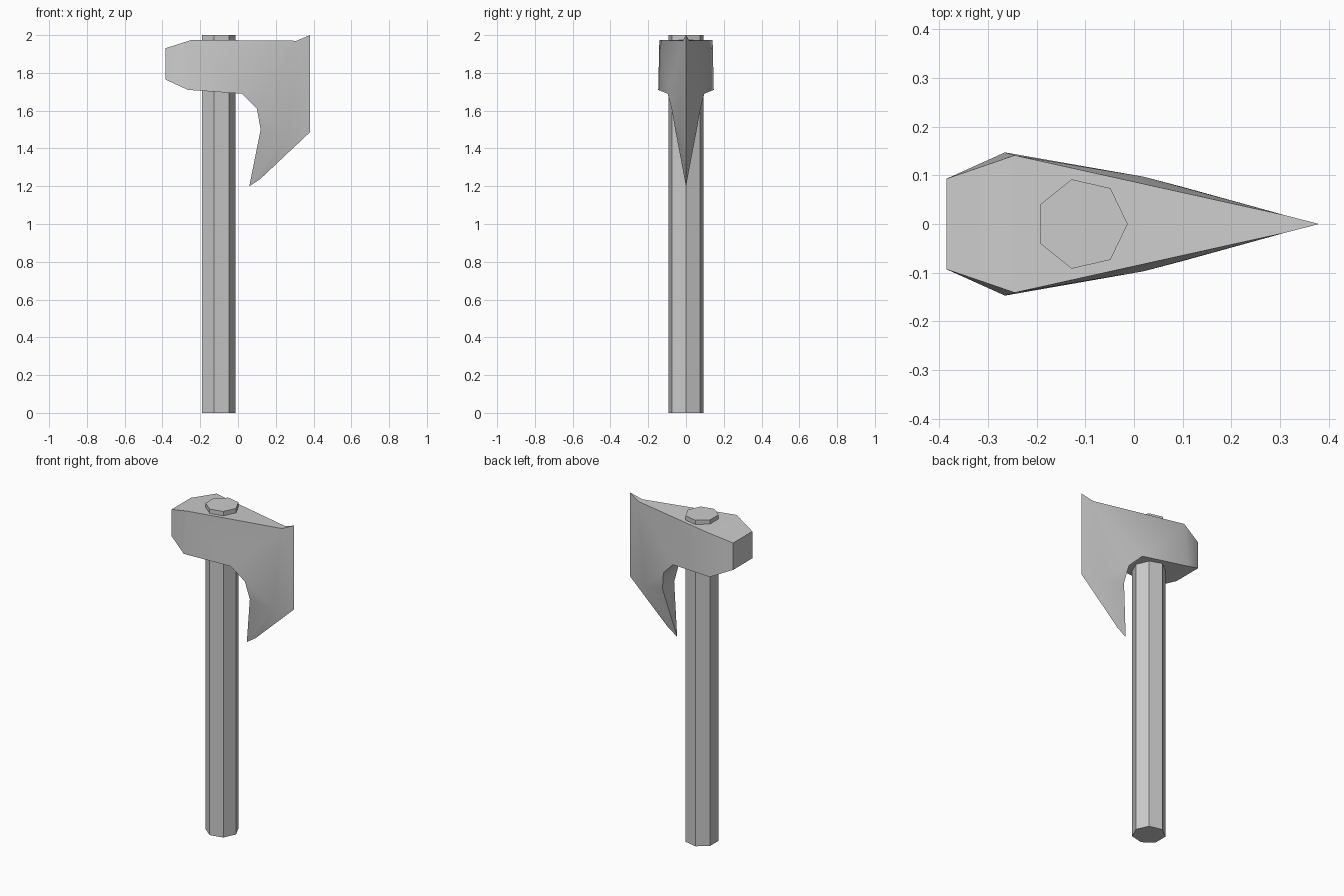
import bpy, bmesh, math

cube = bpy.data.objects.get("Cube")
if cube:
    bpy.data.objects.remove(cube, do_unlink=True)

grey = bpy.data.materials.new("plain grey")
grey.use_nodes = True
colour = (0.6, 0.6, 0.6, 1)
grey.diffuse_color = colour
grey.node_tree.nodes["Principled BSDF"].inputs["Base Color"].default_value = colour


def finish(name, bm, angle):
    bmesh.ops.recalc_face_normals(bm, faces=bm.faces)
    mesh = bpy.data.meshes.new(name)
    bm.to_mesh(mesh)
    bm.free()
    mesh.materials.append(grey)
    obj = bpy.data.objects.new(name, mesh)
    bpy.context.collection.objects.link(obj)
    bpy.ops.object.select_all(action="DESELECT")
    obj.select_set(True)
    bpy.context.view_layer.objects.active = obj
    bpy.ops.object.shade_smooth_by_angle(angle=math.radians(angle))
    return obj


# Handle: seven-sided post
bm = bmesh.new()
ring = [bm.verts.new((-0.107 + 0.094 * math.cos(a), 0.094 * math.sin(a), 0))
        for a in (math.tau * i / 7 for i in range(7))]
base = bm.faces.new(ring)
extruded = bmesh.ops.extrude_face_region(bm, geom=[base], use_keep_orig=True)["geom"]
top = [v for v in extruded if isinstance(v, bmesh.types.BMVert)]
bmesh.ops.translate(bm, verts=top, vec=(0, 0, 2))
finish("handle", bm, 30)

# Axe head: x, half thickness, z of each outline corner
points = {
    "poll_top": (-0.385, 0.093, 1.93),
    "poll_low": (-0.385, 0.093, 1.765),
    "cheek_top": (-0.245, 0.141, 1.975),
    "cheek_low": (-0.265, 0.147, 1.71),
    "neck": (0.02, 0.097, 1.69),
    "throat": (0.10, 0.076, 1.61),
    "hook": (0.12, 0.057, 1.50),
    "ridge": (0.26, 0.03, 1.475),
    "toe": (0.31, 0.018, 1.97),
    "edge_top": (0.38, 0, 2.0),
    "edge_low": (0.38, 0, 1.485),
    "beard": (0.12, 0, 1.24),
    "tip": (0.06, 0, 1.20),
}
sides = [
    "poll_top poll_low cheek_low cheek_top",
    "cheek_top cheek_low neck toe",
    "toe neck throat",
    "toe throat ridge",
    "toe ridge edge_low edge_top",
    "throat hook tip ridge",
    "ridge tip beard edge_low",
]
rim = "hook throat neck cheek_low poll_low poll_top cheek_top toe".split()

bm = bmesh.new()
near, far = {}, {}
for key, (x, y, z) in points.items():
    near[key] = bm.verts.new((x, -y, z))
    far[key] = bm.verts.new((x, y, z)) if y else near[key]
for side in sides:
    for verts in (near, far):
        bm.faces.new([verts[k] for k in side.split()])
# Bridge the two cheeks around the rim, closing at the edge and tip
for a, b in zip(rim, rim[1:]):
    bm.faces.new((near[a], near[b], far[b], far[a]))
bm.faces.new((near["toe"], near["edge_top"], far["toe"]))
bm.faces.new((near["hook"], far["hook"], near["tip"]))
finish("axe_head", bm, 40)
